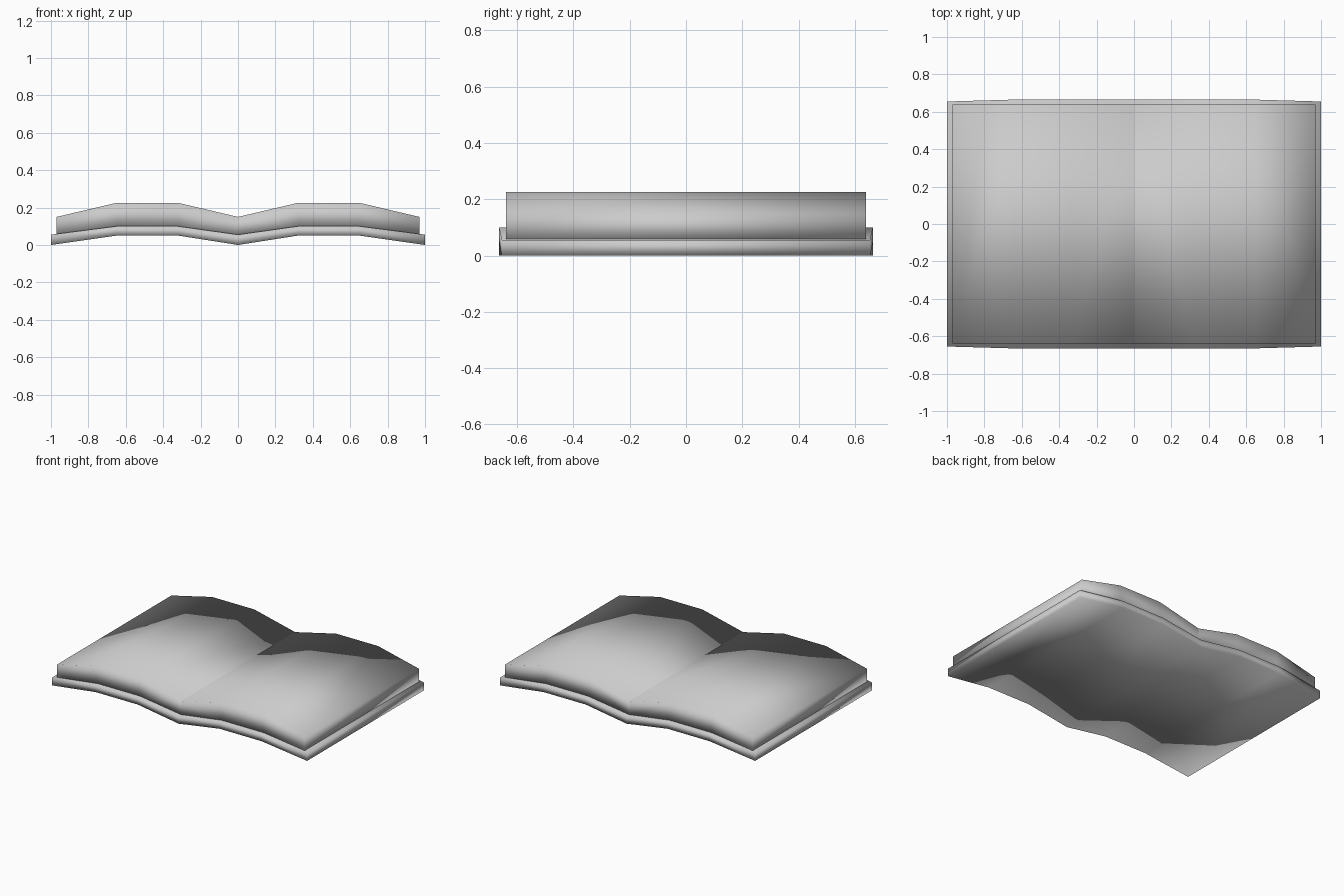
import bpy
import bmesh

if "Cube" in bpy.data.objects:
    bpy.data.objects.remove(bpy.data.objects["Cube"], do_unlink=True)

# One plain grey for the whole book
grey = bpy.data.materials.new("light_grey")
grey.use_nodes = True
colour = (0.6, 0.6, 0.6, 1)
grey.diffuse_color = colour
grey.node_tree.nodes["Principled BSDF"].inputs["Base Color"].default_value = colour


def block(name, stations, capped_ends):
    """Join rectangular sections (x, half depth, low z, high z) into a soft shaded slab."""
    bm = bmesh.new()
    rings = []
    for x, d, low, high in stations:
        corners = ((-d, low), (d, low), (d, high), (-d, high))
        rings.append([bm.verts.new((x, y, z)) for y, z in corners])
    for a, b in zip(rings, rings[1:]):
        for i in range(4):
            j = (i + 1) % 4
            bm.faces.new((a[i], a[j], b[j], b[i]))
    for end in capped_ends:
        bm.faces.new(rings[end])
    bmesh.ops.recalc_face_normals(bm, faces=bm.faces)
    # An open half can be ambiguous, so make sure the top faces upward
    bm.normal_update()
    if max(bm.faces, key=lambda f: f.calc_center_median().z).normal.z < 0:
        bmesh.ops.reverse_faces(bm, faces=bm.faces)
    for face in bm.faces:
        face.smooth = True
    mesh = bpy.data.meshes.new(name)
    bm.to_mesh(mesh)
    bm.free()
    mesh.materials.append(grey)
    obj = bpy.data.objects.new(name, mesh)
    bpy.context.collection.objects.link(obj)
    return obj


# Bent cover, the same on both sides of the spine
half_cover = [(0, 0.665, 0, 0.055), (0.32, 0.665, 0.05, 0.1),
              (0.65, 0.665, 0.05, 0.1), (1, 0.655, 0, 0.055)]
mirrored = [(-x, d, low, high) for x, d, low, high in reversed(half_cover[1:])]
block("cover", mirrored + half_cover, (0, -1))

# Two page stacks that meet in the middle, sunk slightly into the cover
half_pages = [(0, 0.64, 0.045, 0.15), (0.32, 0.64, 0.09, 0.225),
              (0.65, 0.64, 0.09, 0.225), (0.97, 0.64, 0.05, 0.15)]
for name, side in (("left_pages", 1), ("right_pages", -1)):
    block(name, [(side * x, d, low, high) for x, d, low, high in half_pages], (-1,))
